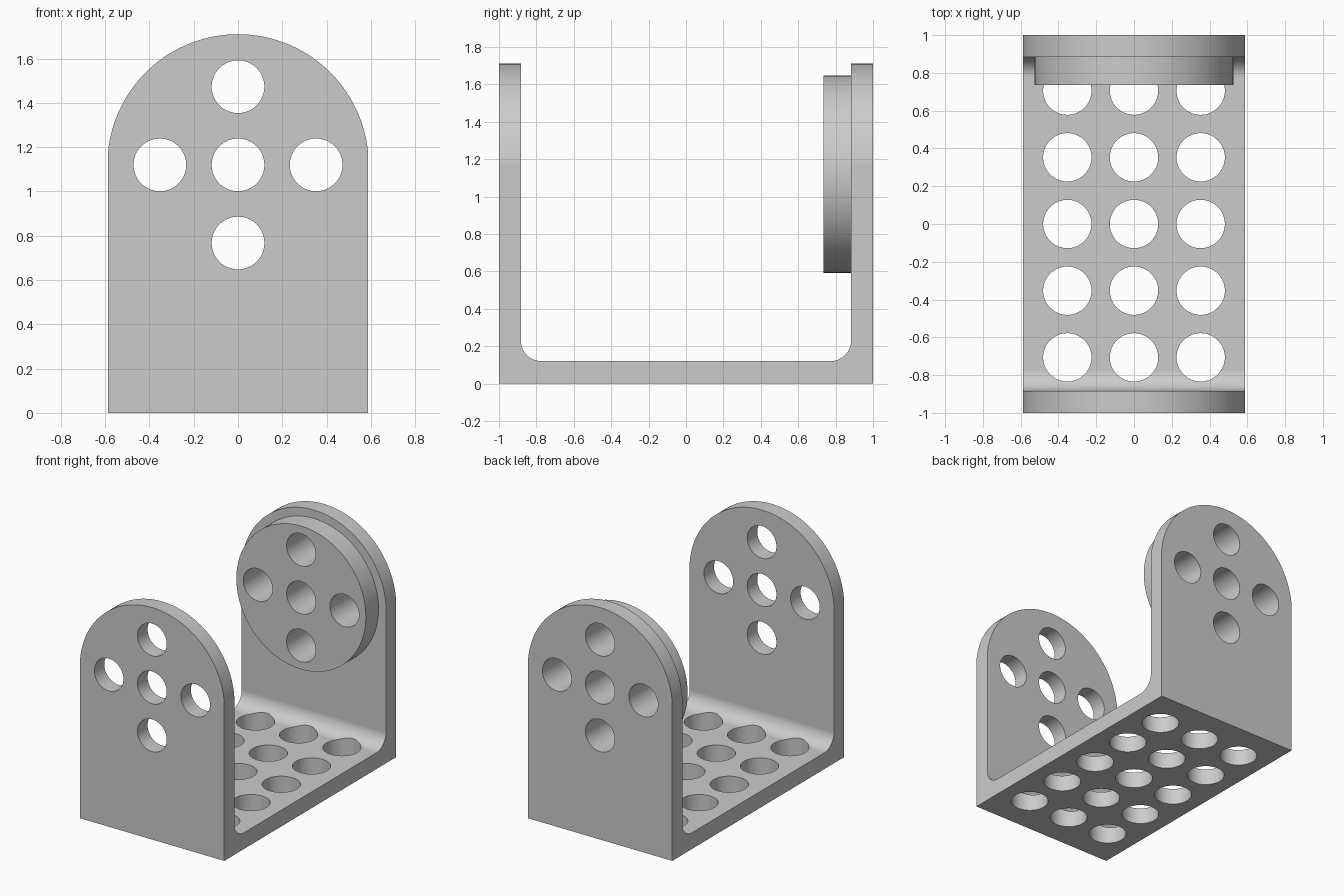
import bpy, bmesh
from math import sin, cos, pi, asin, sqrt
from mathutils import Matrix, Vector

default = bpy.data.objects.get("Cube")
if default:
    bpy.data.objects.remove(default, do_unlink=True)

HALF_W, ARC_R, AXIS_Z = 0.588, 0.59, 1.12   # plate half width, rounded top
WALL, FLOOR, FILLET = 0.883, 0.12, 0.11     # inner wall face, floor height
PITCH = 0.353                               # spacing of all holes

grey = bpy.data.materials.new("light grey")
grey.use_nodes = True
COLOUR = (0.6, 0.6, 0.6, 1)
grey.diffuse_color = COLOUR
grey.node_tree.nodes["Principled BSDF"].inputs["Base Color"].default_value = COLOUR


def finish(name, bm):
    bmesh.ops.recalc_face_normals(bm, faces=bm.faces)
    mesh = bpy.data.meshes.new(name)
    bm.to_mesh(mesh)
    bm.free()
    mesh.materials.append(grey)
    obj = bpy.data.objects.new(name, mesh)
    bpy.context.collection.objects.link(obj)
    return obj


def prism(name, points, direction):
    """Extrude a closed outline along a direction."""
    bm = bmesh.new()
    face = bm.faces.new([bm.verts.new(p) for p in points])
    out = bmesh.ops.extrude_face_region(bm, geom=[face])
    moved = [v for v in out["geom"] if isinstance(v, bmesh.types.BMVert)]
    bmesh.ops.translate(bm, verts=moved, vec=Vector(direction))
    return finish(name, bm)


def cylinders(name, centres, radius, depth, along_y=False, sides=64):
    bm = bmesh.new()
    turn = Matrix.Rotation(pi / 2 if along_y else 0, 4, "X")
    for c in centres:
        bmesh.ops.create_cone(bm, cap_ends=True, segments=sides, radius1=radius,
                              radius2=radius, depth=depth,
                              matrix=Matrix.Translation(c) @ turn)
    return finish(name, bm)


def boolean(obj, cutter, operation):
    mod = obj.modifiers.new(operation.title(), "BOOLEAN")
    mod.operation, mod.solver, mod.object = operation, "EXACT", cutter
    bpy.context.view_layer.objects.active = obj
    bpy.ops.object.modifier_apply(modifier=mod.name)


def smooth(obj):
    bpy.ops.object.select_all(action="DESELECT")
    obj.select_set(True)
    bpy.context.view_layer.objects.active = obj
    bpy.ops.object.shade_smooth_by_angle(angle=pi / 6)
    weighted = obj.modifiers.new("Even normals", "WEIGHTED_NORMAL")
    weighted.keep_sharp = True


# U-shaped side profile with rounded inner corners
steps = 16
corner = [(WALL - FILLET + FILLET * sin(i * pi / 2 / steps),
           FLOOR + FILLET - FILLET * cos(i * pi / 2 / steps)) for i in range(steps + 1)]
half = corner + [(WALL, 2), (1, 2), (1, 0)]
outline = half + [(-y, z) for y, z in reversed(half)]
bracket = prism("u_bracket", [(-HALF_W, y, z) for y, z in outline], (2 * HALF_W, 0, 0))

# Arched outline trims both upright plates
start = asin(sqrt(ARC_R ** 2 - HALF_W ** 2) / ARC_R)
angles = [start + (pi - 2 * start) * i / 64 for i in range(65)]
arch = [(1, -1), (1, AXIS_Z + ARC_R * sin(start))]
arch = [(HALF_W + 0.1, -1), (HALF_W + 0.1, arch[1][1])]
arch += [(ARC_R * cos(a), AXIS_Z + ARC_R * sin(a)) for a in angles]
arch += [(-x, z) for x, z in reversed(arch[:2])]
arch_cutter = prism("arch_cutter", [(x, -1.5, z) for x, z in arch], (0, 3, 0))
boolean(bracket, arch_cutter, "INTERSECT")

# Round boss on the inside of the back plate
boss = cylinders("round_boss", [(0, (0.735 + WALL) / 2, AXIS_Z)], 0.528,
                 WALL - 0.735, along_y=True, sides=96)

# Cross of five holes through the uprights and the boss
cross = [(dx * PITCH, 0, AXIS_Z + dz * PITCH)
         for dx, dz in ((0, 0), (1, 0), (-1, 0), (0, 1), (0, -1))]
cross_cutter = cylinders("cross_hole_cutter", cross, 0.119, 3, along_y=True)
boolean(bracket, cross_cutter, "DIFFERENCE")
boolean(boss, cross_cutter, "DIFFERENCE")

# Grid of holes through the floor
grid = [(i * PITCH, j * PITCH, 0) for i in (-1, 0, 1) for j in range(-2, 3)]
floor_cutter = cylinders("floor_hole_cutter", grid, 0.128, 1)
boolean(bracket, floor_cutter, "DIFFERENCE")

for cutter in (arch_cutter, cross_cutter, floor_cutter):
    bpy.data.objects.remove(cutter, do_unlink=True)
for part in (bracket, boss):
    smooth(part)
